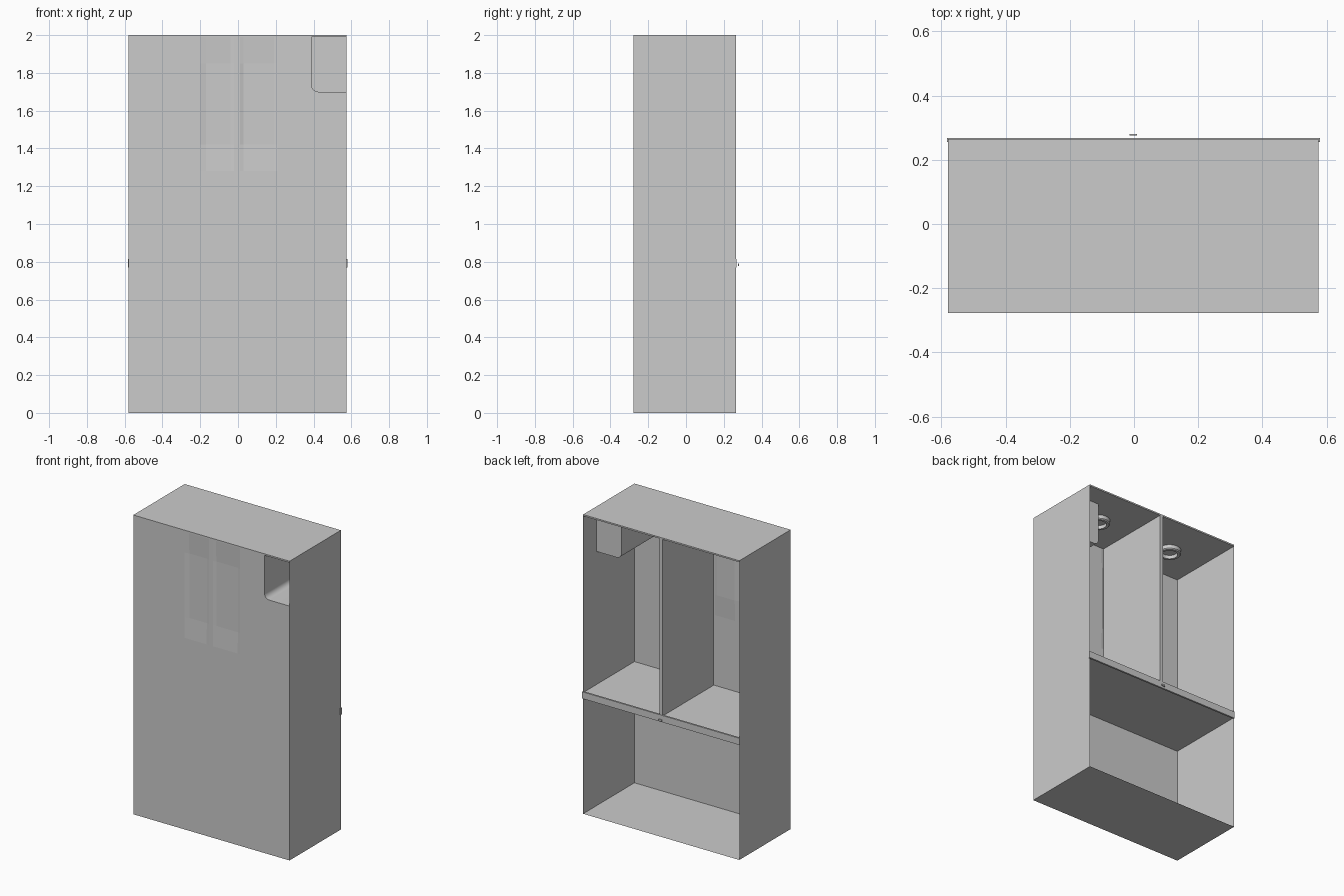
import bpy, bmesh, math

if "Cube" in bpy.data.objects:
    bpy.data.objects.remove(bpy.data.objects["Cube"])

X0, X1, Y0, Y1, H = -0.58, 0.575, -0.277, 0.265, 2.0


def make(name, verts, faces, smooth=False):
    me = bpy.data.meshes.new(name)
    me.from_pydata(verts, [], faces)
    ob = bpy.data.objects.new(name, me)
    bpy.context.collection.objects.link(ob)
    bm = bmesh.new()
    bm.from_mesh(me)
    bmesh.ops.remove_doubles(bm, verts=bm.verts, dist=1e-5)
    bmesh.ops.recalc_face_normals(bm, faces=bm.faces)
    bm.to_mesh(me)
    bm.free()
    if smooth:
        bpy.context.view_layer.objects.active = ob
        ob.select_set(True)
        bpy.ops.object.shade_smooth_by_angle(angle=math.radians(35))
        ob.select_set(False)
    return ob


def box(name, x0, x1, y0, y1, z0, z1):
    v = [(x, y, z) for z in (z0, z1) for y in (y0, y1) for x in (x0, x1)]
    f = [(0, 2, 3, 1), (4, 5, 7, 6), (0, 1, 5, 4), (2, 6, 7, 3), (0, 4, 6, 2), (1, 3, 7, 5)]
    return make(name, v, f)


# thin shell: sides, floor and roof, open at the back
v = [(x, y, z) for y in (Y0, Y1) for x, z in ((X0, 0), (X1, 0), (X1, H), (X0, H))]
make("cabinet_shell", v, [(i, (i + 1) % 4, (i + 1) % 4 + 4, i + 4) for i in range(4)])
box("roof_panel", X0, X1, Y0, Y1, H - 0.01, H)

# front panel: opening for the pocket and two very shallow dished areas
PX, PZ0, PZ1, R = 0.39, 1.70, 1.99, 0.035
cols = [(X0, 0), (-0.20, 0), (-0.17, 1), (-0.04, 1), (-0.02, 0), (0.01, 0), (0.03, 1), (0.19, 1), (0.21, 0), (PX, 0), (X1, 0)]
rows = [(0, 0), (1.28, 0), (1.42, 1), (PZ0, 1), (1.85, 1), (PZ1, 0), (H, 0)]
n = len(cols)
verts = [(x, Y0 + 0.006 * dx * dz, z) for z, dz in rows for x, dx in cols]
faces = []
for j in range(len(rows) - 1):
    for i in range(n - 1):
        if cols[i][0] == PX and j in (3, 4):
            continue
        faces.append((j * n + i, j * n + i + 1, (j + 1) * n + i + 1, (j + 1) * n + i))
make("front_panel", verts, faces)

# rounded lower corner of the pocket
arc = []
for k in range(9):
    a = math.pi + k * math.pi / 16
    arc.append((PX + R + R * math.cos(a), PZ0 + R + R * math.sin(a)))
corner = [(PX, Y0, PZ0)] + [(x, Y0, z) for x, z in reversed(arc)]
make("pocket_corner_fill", corner, [tuple(range(len(corner)))])

# pocket let into the front, closed at its inner end
prof = [(PX, PZ1)] + arc + [(X1, PZ0), (X1, PZ1)]
m = len(prof)
YP = 0.125
verts = [(x, Y0, z) for x, z in prof] + [(x, YP, z) for x, z in prof]
faces = [(i, (i + 1) % m, (i + 1) % m + m, i + m) for i in range(m)]
faces.append(tuple(range(m, 2 * m)))
make("pocket", verts, faces, smooth=True)

# shelf, its edge strip, the divider and the small catch
box("shelf", X0, X1, Y0, Y1 - 0.005, 0.775, 0.81)
box("shelf_edge_strip", X0 - 0.002, X1 + 0.005, 0.256, 0.268, 0.77, 0.815)
box("divider", -0.012, 0.012, Y0 + 0.002, Y1, 0.81, H - 0.01)
box("catch", -0.014, 0.01, 0.275, 0.281, 0.778, 0.79)


# ceiling rings, one over each compartment
def ring(name, cx, cy, ro, ri, z0, z1, seg=32):
    loop = [(ro, z1), (ro, z0 + 0.006), (ro - 0.006, z0), (ri, z0), (ri, z1 - 0.006)]
    c = len(loop)
    vs = []
    for k in range(seg):
        a = 2 * math.pi * k / seg
        vs += [(cx + r * math.cos(a), cy + r * math.sin(a), z) for r, z in loop]
    fs = [(k * c + i, k * c + i + 1, (k + 1) % seg * c + i + 1, (k + 1) % seg * c + i)
          for k in range(seg) for i in range(c - 1)]
    fs.append(tuple(k * c + c - 1 for k in range(seg)))
    make(name, vs, fs, smooth=True)


ring("ceiling_ring_left", -0.31, -0.03, 0.072, 0.05, 1.96, H - 0.01)
ring("ceiling_ring_right", 0.26, -0.03, 0.072, 0.05, 1.96, H - 0.01)
